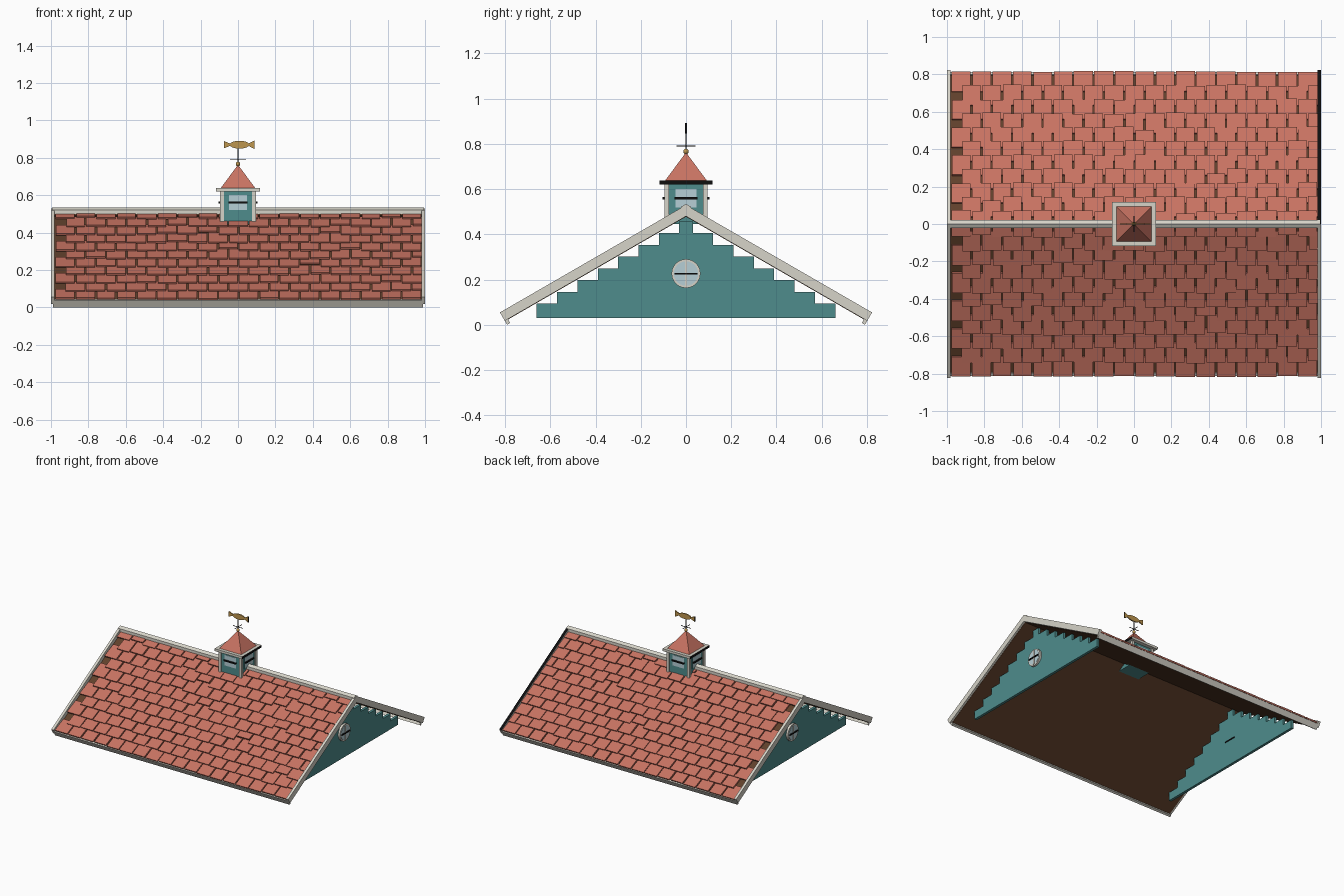
import bpy, bmesh, math, random
from mathutils import Matrix, Vector

if "Cube" in bpy.data.objects:
    bpy.data.objects.remove(bpy.data.objects["Cube"])

random.seed(4)
C30, S30 = math.cos(math.pi / 6), 0.5
RIDGE = 0.53


def material(name, *rgb):
    m = bpy.data.materials.new(name)
    m.diffuse_color = [((c / 255 + 0.055) / 1.055) ** 2.4 for c in rgb] + [1]
    m.use_nodes = True
    m.node_tree.nodes["Principled BSDF"].inputs["Base Color"].default_value = m.diffuse_color
    return m


TILE = material("terracotta", 200, 115, 98)
WOOD = material("dark brown wood", 96, 64, 43)
TEAL = material("teal paint", 78, 140, 140)
TRIM = material("off white trim", 214, 211, 200)
IRON = material("black iron", 14, 14, 15)
GOLD = material("gold", 190, 150, 78)
GLASS = material("pale glass", 182, 207, 214)


def finish(name, bm, *mats, rule=None):
    bmesh.ops.recalc_face_normals(bm, faces=bm.faces)
    bm.normal_update()
    if rule:
        for f in bm.faces:
            f.material_index = 1 if rule(f) else 0
    me = bpy.data.meshes.new(name)
    bm.to_mesh(me)
    bm.free()
    for m in mats:
        me.materials.append(m)
    ob = bpy.data.objects.new(name, me)
    bpy.context.collection.objects.link(ob)
    return ob


def box(bm, x0, x1, y0, y1, z0, z1):
    m = Matrix.Translation(((x0 + x1) / 2, (y0 + y1) / 2, (z0 + z1) / 2))
    m = m @ Matrix.Diagonal((x1 - x0, y1 - y0, z1 - z0, 1))
    bmesh.ops.create_cube(bm, size=1, matrix=m)


def rod(bm, centre, r0, r1, depth, sides=8, axis='Z'):
    rot = {'Z': Matrix(), 'X': Matrix.Rotation(math.pi / 2, 4, 'Y'),
           'Y': Matrix.Rotation(math.pi / 2, 4, 'X')}[axis]
    bmesh.ops.create_cone(bm, cap_ends=True, segments=sides, radius1=r0, radius2=r1,
                          depth=depth, matrix=Matrix.Translation(centre) @ rot)


def prism(bm, pts, u, v, d0, d1, d):
    """Extrude a 2D outline along axis d."""
    u, v, d = Vector(u), Vector(v), Vector(d)
    a = [bm.verts.new(u * p + v * q + d * d0) for p, q in pts]
    f = bm.faces.new(a)
    g = bmesh.ops.extrude_face_region(bm, geom=[f])
    bmesh.ops.translate(bm, vec=d * (d1 - d0),
                        verts=[e for e in g["geom"] if isinstance(e, bmesh.types.BMVert)])


def slope_board(bm, side, x0, x1, s0, s1, n0, n1, tilt=0.0):
    """Board on a roof slope: s runs down from the ridge, n is outward."""
    sn = [(s0, n0), (s1, n0 + tilt), (s1, n1 + tilt), (s0, n1)]
    pts = [(side * (s * C30 + n * S30), RIDGE - s * S30 + n * C30) for s, n in sn]
    prism(bm, pts, (0, 1, 0), (0, 0, 1), x0, x1, (1, 0, 0))


for side, label in ((-1, "front"), (1, "back")):
    # Roof decking
    bm = bmesh.new()
    slope_board(bm, side, -0.985, 0.985, 0, 0.94, -0.045, -0.03)
    finish(label + "_decking", bm, WOOD)

    # Staggered shingles with uneven lengths
    bm = bmesh.new()
    step, pitch = 0.086, 0.109
    for r in range(11):
        end = (r + 1) * step
        x = -0.98 + (pitch / 2 if r % 2 else 0)
        while x < 0.96:
            short = random.uniform(0.012, 0.028) if random.random() < 0.1 and r < 10 else 0
            e = end + random.uniform(-0.004, 0.004) - short
            g = random.uniform(0.003, 0.008)
            slope_board(bm, side, x + g, min(x + pitch - g / 2, 0.983),
                        max(0.0, end - 0.115), e, -0.03,
                        -0.019 + random.uniform(-0.002, 0.001), 0.012)
            x += pitch
    finish(label + "_shingles", bm, TILE)

    # Eave fascia
    bm = bmesh.new()
    slope_board(bm, side, -0.99, 0.99, 0.934, 0.95, -0.063, -0.02)
    finish(label + "_fascia", bm, TRIM)

    # Sloping edge boards
    for end in (-1, 1):
        bm = bmesh.new()
        a, b = sorted((end * 0.98, end * 1.0))
        slope_board(bm, side, a, b, 0, 0.95, -0.043, 0)
        dark = side == 1 and end == 1
        finish(label + "_edge_board", bm, TRIM, IRON,
               rule=lambda f: dark and f.normal.z > 0.7)

# Ridge cap
bm = bmesh.new()
prism(bm, [(-0.022, 0.5), (0.022, 0.5), (0.022, 0.522), (0, 0.535), (-0.022, 0.522)],
      (0, 1, 0), (0, 0, 1), -0.995, 0.995, (1, 0, 0))
finish("ridge_cap", bm, TRIM)

# Stepped gable walls with round windows
for end in (-1, 1):
    bm = bmesh.new()
    z = 0.03
    for i in range(8):
        half = 0.66 - 0.09 * i
        top = 0.475 - half * S30 / C30
        box(bm, end * 0.88 - 0.01, end * 0.88 + 0.01, -half, half, z, top)
        z = top
    finish("gable_wall", bm, TEAL)

    bm = bmesh.new()
    rod(bm, (end * 0.89, 0, 0.227), 0.064, 0.064, 0.03, 24, 'X')
    box(bm, end * 0.9 - 0.01, end * 0.9 + 0.01, -0.005, 0.005, 0.172, 0.282)
    finish("round_window_frame", bm, TRIM)
    bm = bmesh.new()
    rod(bm, (end * 0.903, 0, 0.227), 0.054, 0.054, 0.008, 24, 'X')
    finish("round_window_glass", bm, GLASS)
    bm = bmesh.new()
    box(bm, end * 0.89 - 0.025, end * 0.89 + 0.025, -0.05, 0.05, 0.222, 0.23)
    finish("round_window_bar", bm, IRON)

# Cupola body and corner posts
bm = bmesh.new()
box(bm, -0.088, 0.088, -0.088, 0.088, 0.445, 0.625)
finish("cupola_body", bm, TEAL)
bm = bmesh.new()
for sx in (-1, 1):
    for sy in (-1, 1):
        box(bm, sx * 0.086 - 0.01, sx * 0.086 + 0.01,
            sy * 0.086 - 0.01, sy * 0.086 + 0.01, 0.46, 0.625)
finish("cupola_corner_posts", bm, TRIM)

# Cupola windows, one on each side
frames, panes, bars = bmesh.new(), bmesh.new(), bmesh.new()
for k in range(4):
    turn = Matrix.Rotation(k * math.pi / 2, 4, 'Z')
    for bm, dims in ((frames, (-0.054, 0.054, -0.091, -0.08, 0.513, 0.607)),
                     (panes, (-0.047, 0.047, -0.094, -0.08, 0.52, 0.6)),
                     (bars, (-0.05, 0.05, -0.103, -0.08, 0.555, 0.565))):
        n = len(bm.verts)
        box(bm, *dims)
        bmesh.ops.transform(bm, matrix=turn, verts=list(bm.verts)[n:])
finish("cupola_window_frames", frames, TEAL)
finish("cupola_window_panes", panes, GLASS)
finish("cupola_window_bars", bars, IRON)

# Cupola cornice and pyramid roof
bm = bmesh.new()
box(bm, -0.117, 0.117, -0.117, 0.117, 0.62, 0.638)
finish("cupola_cornice", bm, TRIM, IRON, rule=lambda f: abs(f.normal.x) > 0.9)
bm = bmesh.new()
bmesh.ops.create_cone(bm, cap_ends=True, segments=4, radius1=0.093 * math.sqrt(2),
                      radius2=0.006, depth=0.12,
                      matrix=Matrix.Translation((0, 0, 0.697)) @ Matrix.Rotation(math.pi / 4, 4, 'Z'))
finish("cupola_roof", bm, TILE)

# Weathervane: ball, rod with compass arms, flat fish
bm = bmesh.new()
bmesh.ops.create_uvsphere(bm, u_segments=12, v_segments=8, radius=0.012,
                          matrix=Matrix.Translation((0, 0, 0.767)))
for f in bm.faces:
    f.smooth = True
finish("finial_ball", bm, GOLD)
bm = bmesh.new()
rod(bm, (0, 0, 0.815), 0.003, 0.003, 0.13)
rod(bm, (0, 0, 0.79), 0.0022, 0.0022, 0.085, 6, 'X')
rod(bm, (0, 0, 0.79), 0.0022, 0.0022, 0.085, 6, 'Y')
finish("vane_rod", bm, IRON)
bm = bmesh.new()
body = [(0.008 + 0.053 * math.cos(t), 0.021 * math.sin(t))
        for t in (i * math.pi / 8 for i in range(16))]
for outline in (body, [(-0.076, 0.02), (-0.076, -0.02), (-0.04, -0.005), (-0.04, 0.005)],
                [(0.088, 0.023), (0.088, -0.023), (0.054, -0.005), (0.054, 0.005)]):
    prism(bm, [(x, z + 0.87) for x, z in outline], (1, 0, 0), (0, 0, 1),
          -0.004, 0.004, (0, 1, 0))
finish("vane_fish", bm, GOLD, IRON, rule=lambda f: abs(f.normal.x) > 0.8)
